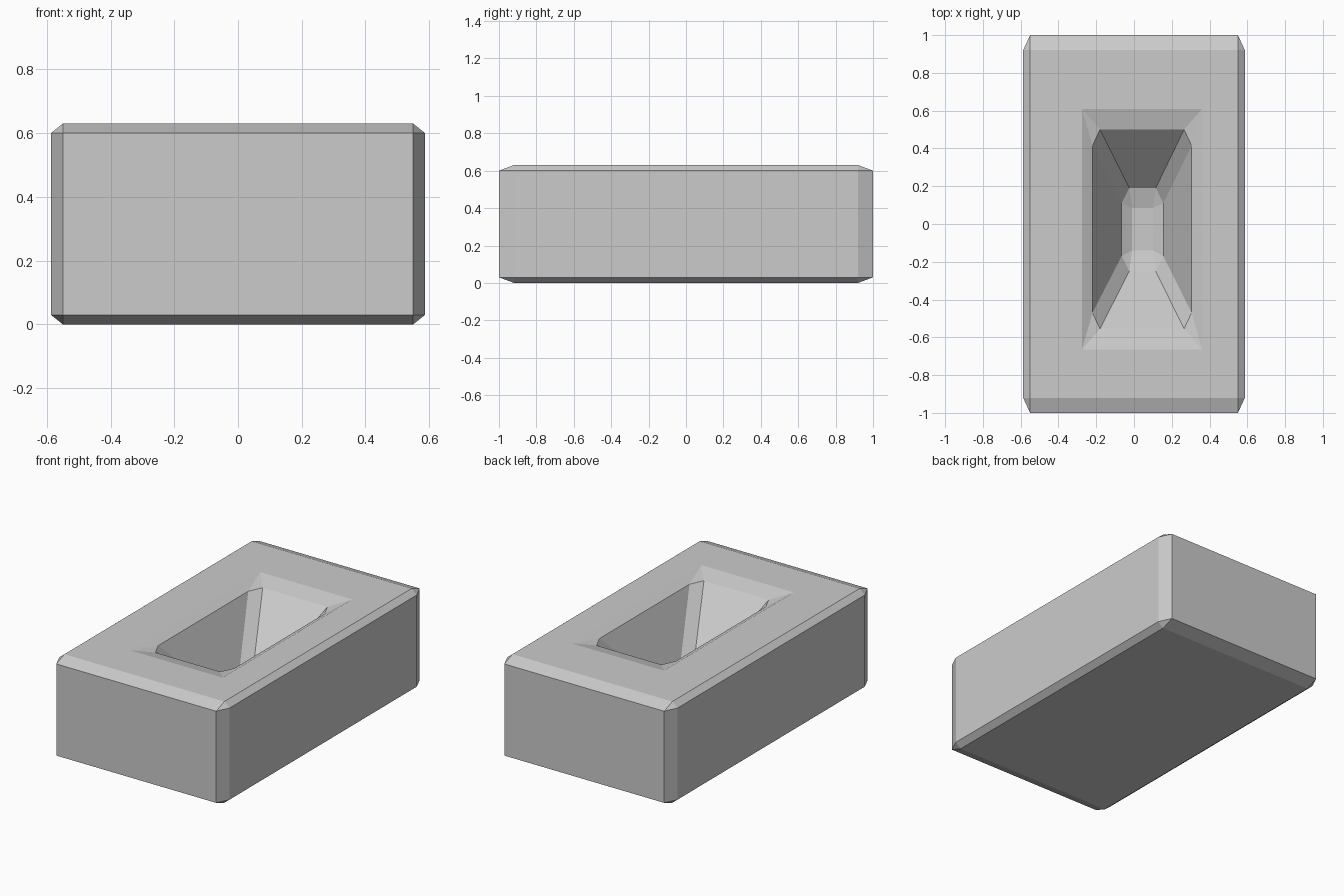
import bpy
import bmesh

if "Cube" in bpy.data.objects:
    bpy.data.objects.remove(bpy.data.objects["Cube"])


def ring(bm, x0, x1, y0, y1, z, cx=0.0, cy=0.0):
    """Rectangle outline with chamfered corners; without a chamfer, point pairs share one vertex."""
    points = [(x0 + cx, y0), (x1 - cx, y0), (x1, y0 + cy), (x1, y1 - cy),
              (x1 - cx, y1), (x0 + cx, y1), (x0, y1 - cy), (x0, y0 + cy)]
    shared = {}
    for p in points:
        if p not in shared:
            shared[p] = bm.verts.new((*p, z))
    return [shared[p] for p in points]


def bridge(bm, a, b):
    """Join two rings with quads, or triangles where a corner comes to a point."""
    for i in range(8):
        j = (i + 1) % 8
        corners = list(dict.fromkeys((a[i], a[j], b[j], b[i])))
        if len(corners) > 2:
            bm.faces.new(corners)


bm = bmesh.new()
rings = [
    # chamfered outer block, bottom to top
    ring(bm, -0.55, 0.55, -0.92, 0.92, 0.0),
    ring(bm, -0.587, 0.587, -1.0, 1.0, 0.03, 0.037, 0.08),
    ring(bm, -0.587, 0.587, -1.0, 1.0, 0.60, 0.037, 0.08),
    ring(bm, -0.55, 0.55, -0.92, 0.92, 0.63),
    # off-centre tapered pocket, rim to floor
    ring(bm, -0.275, 0.36, -0.665, 0.61, 0.63),
    ring(bm, -0.22, 0.305, -0.555, 0.50, 0.60, 0.04, 0.085),
    ring(bm, -0.065, 0.155, -0.25, 0.19, 0.285, 0.04, 0.08),
    ring(bm, -0.01, 0.10, -0.14, 0.085, 0.255),
]
for lower, upper in zip(rings, rings[1:]):
    bridge(bm, lower, upper)

# underside and pocket floor
for cap in (rings[0], rings[-1]):
    bm.faces.new(list(dict.fromkeys(cap)))

bmesh.ops.recalc_face_normals(bm, faces=bm.faces)
mesh = bpy.data.meshes.new("hollowed_block")
bm.to_mesh(mesh)
bm.free()
bpy.context.collection.objects.link(bpy.data.objects.new("hollowed_block", mesh))
